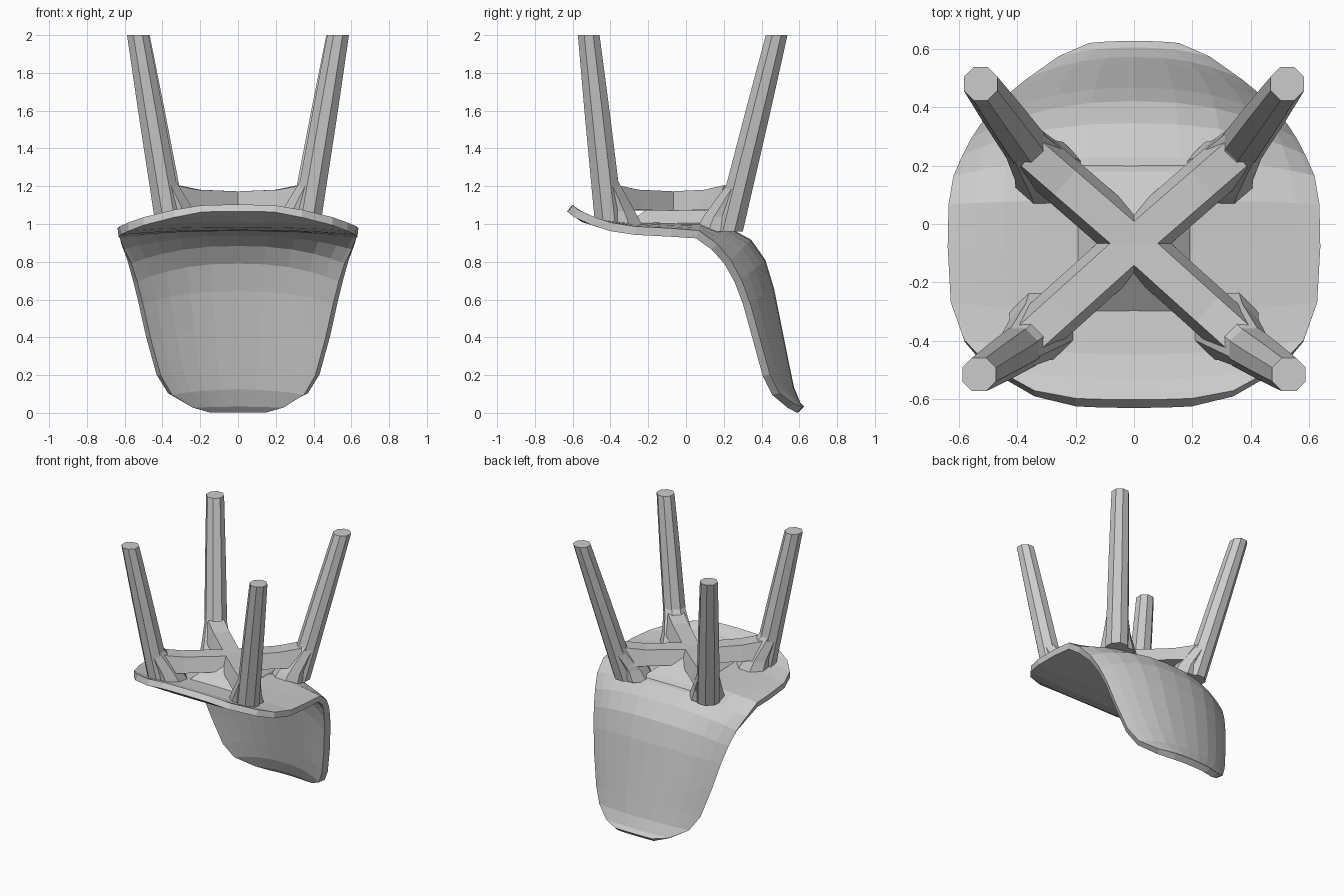
import bpy, bmesh, math
from mathutils import Vector

if "Cube" in bpy.data.objects:
    bpy.data.objects.remove(bpy.data.objects["Cube"])


def add_object(name, verts, faces):
    mesh = bpy.data.meshes.new(name)
    mesh.from_pydata([tuple(v) for v in verts], [], faces)
    bm = bmesh.new()
    bm.from_mesh(mesh)
    bmesh.ops.recalc_face_normals(bm, faces=bm.faces[:])
    bm.to_mesh(mesh)
    bm.free()
    obj = bpy.data.objects.new(name, mesh)
    bpy.context.collection.objects.link(obj)
    return obj


def loft(name, rings):
    """Skin a list of equal closed rings and cap both ends."""
    n = len(rings[0])
    verts = [v for r in rings for v in r]
    faces = [(k * n + i, k * n + (i + 1) % n, (k + 1) * n + (i + 1) % n, (k + 1) * n + i)
             for k in range(len(rings) - 1) for i in range(n)]
    faces += [tuple(range(n)), tuple(range((len(rings) - 1) * n, len(rings) * n))]
    return add_object(name, verts, faces)


# Seat and backrest shell: centre y, z / edge y, z / half width, from front lip to back tip
stations = [
    (-.615, 1.085, -.610, 1.080, .20), (-.590, 1.065, -.580, 1.055, .34),
    (-.540, 1.030, -.490, 1.015, .50), (-.450, 1.005, -.400, .985, .58),
    (-.300, .990, -.270, .965, .625), (-.100, .985, -.080, .955, .635),
    (.080, .985, .060, .945, .63), (.220, .960, .150, .880, .61),
    (.330, .900, .220, .800, .575), (.400, .800, .275, .700, .545),
    (.445, .650, .320, .580, .515), (.485, .450, .370, .400, .475),
    (.525, .250, .425, .200, .42), (.550, .130, .475, .100, .36),
    (.585, .045, .555, .038, .25), (.610, .018, .603, .016, .15),
]
COLS = 12
verts, faces = [], []
for cy, cz, ey, ez, w in stations:
    for i in range(COLS + 1):
        t = math.sin((i / COLS - .5) * math.pi)
        b = abs(t) ** 2.4
        verts.append((w * t, cy + (ey - cy) * b, cz + (ez - cz) * b))
for r in range(len(stations) - 1):
    for i in range(COLS):
        a = r * (COLS + 1) + i
        faces.append((a, a + 1, a + COLS + 2, a + COLS + 1))
shell = add_object("seat_and_back_shell", verts, faces)
solid = shell.modifiers.new("thickness", 'SOLIDIFY')
solid.thickness = .045
solid.offset = 0


# Legs: octagonal, tapered and splayed, with a flared foot against the seat
def ring(c, r, n=8):
    return [Vector((c[0] + r * math.cos((i + .5) * math.tau / n),
                    c[1] + r * math.sin((i + .5) * math.tau / n), c[2])) for i in range(n)]


def leg(name, base, tip):
    base, tip = Vector(base), Vector(tip)
    rings = [ring(base.lerp(tip, t), r) for t, r in
             ((0, .082), (.25, .078), (.6, .072), (.85, .066), (1, .062))]
    loft(name, rings)
    inward = Vector((-math.copysign(.05, base.x), -math.copysign(.06, base.y), 0))
    foot = [ring(base + inward, .125), ring(base + inward * .6 + Vector((0, 0, .08)), .105),
            ring(base.lerp(tip, .25), .07)]
    loft(name + "_foot", foot)


# Brace arm: tapered bar from leg to the centre of the cross
def arm(name, start, end):
    s, e = Vector(start), Vector(end)
    side = (e - s).cross(Vector((0, 0, 1))).normalized()
    rings = []
    for t, lift in ((0, .03), (.3, .008), (1, 0)):
        p = s.lerp(e, t)
        rings.append([p + side * x + Vector((0, 0, z)) for x, z in
                      ((-.085, -.10), (.085, -.10), (.055, lift), (-.055, lift))])
    loft(name, rings)


for sx, label in ((-1, "left"), (1, "right")):
    leg("front_leg_" + label, (sx * .36, -.405, .99), (sx * .53, -.515, 2))
    leg("back_leg_" + label, (sx * .34, .225, .96), (sx * .525, .48, 2))
    arm("front_brace_" + label, (sx * .37, -.40, 1.175), (-sx * .03, -.04, 1.17))
    arm("back_brace_" + label, (sx * .35, .24, 1.175), (-sx * .03, -.09, 1.17))

# Central mount: low pyramid between the seat and the brace
mount = []
for hx, y0, y1, z in ((.20, -.32, .20, .985), (.19, -.30, .18, 1.01), (.07, -.15, .03, 1.12)):
    mount.append([Vector((-hx, y0, z)), Vector((hx, y0, z)),
                  Vector((hx, y1, z)), Vector((-hx, y1, z))])
loft("centre_mount", mount)
